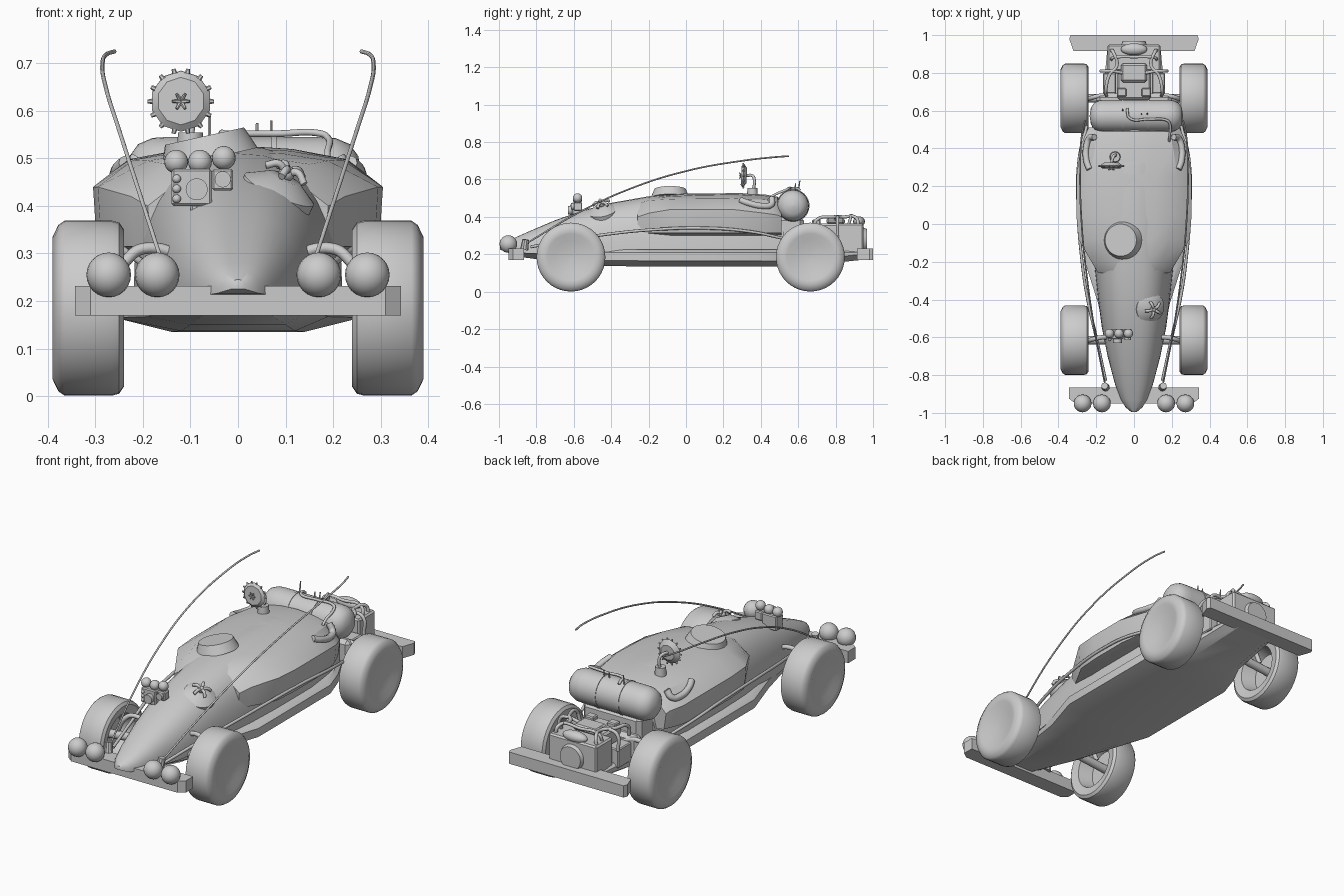
import bpy, bmesh, math
from mathutils import Vector

if "Cube" in bpy.data.objects:
    bpy.data.objects.remove(bpy.data.objects["Cube"])


def finish(name, bm, angle=35):
    bmesh.ops.recalc_face_normals(bm, faces=bm.faces)
    me = bpy.data.meshes.new(name)
    bm.to_mesh(me)
    bm.free()
    ob = bpy.data.objects.new(name, me)
    bpy.context.collection.objects.link(ob)
    bpy.ops.object.select_all(action='DESELECT')
    ob.select_set(True)
    bpy.context.view_layer.objects.active = ob
    bpy.ops.object.shade_smooth_by_angle(angle=math.radians(angle))
    return ob


def loft(name, rings, angle=35):
    bm = bmesh.new()
    vs = [[bm.verts.new(p) for p in r] for r in rings]
    n = len(vs[0])
    for a, b in zip(vs, vs[1:]):
        for i in range(n):
            bm.faces.new((a[i], a[(i + 1) % n], b[(i + 1) % n], b[i]))
    bm.faces.new(vs[0])
    bm.faces.new(vs[-1])
    return finish(name, bm, angle)


def cone(name, base, axis, h, r1, r2, seg=24):
    bm = bmesh.new()
    bmesh.ops.create_cone(bm, cap_ends=True, segments=seg, radius1=r1, radius2=r2, depth=h)
    ax = Vector(axis).normalized()
    bmesh.ops.translate(bm, verts=bm.verts, vec=(0, 0, h / 2))
    m = ax.to_track_quat('Z', 'Y').to_matrix().to_4x4()
    m.translation = base
    bm.transform(m)
    return finish(name, bm)


def ball(name, c, r, s=(1, 1, 1)):
    bm = bmesh.new()
    bmesh.ops.create_uvsphere(bm, u_segments=20, v_segments=12, radius=r)
    bmesh.ops.scale(bm, verts=bm.verts, vec=s)
    bmesh.ops.translate(bm, verts=bm.verts, vec=c)
    return finish(name, bm)


def box(name, lo, hi, bevel=0.005):
    bm = bmesh.new()
    bmesh.ops.create_cube(bm, size=1)
    bmesh.ops.scale(bm, verts=bm.verts, vec=[b - a for a, b in zip(lo, hi)])
    bmesh.ops.translate(bm, verts=bm.verts, vec=[(a + b) / 2 for a, b in zip(lo, hi)])
    bmesh.ops.bevel(bm, geom=bm.edges[:], offset=bevel, segments=1, affect='EDGES')
    return finish(name, bm)


def tube(name, pts, r, side=1):
    cu = bpy.data.curves.new(name, 'CURVE')
    cu.dimensions, cu.bevel_depth, cu.bevel_resolution = '3D', r, 2
    cu.use_fill_caps, cu.resolution_u = True, 8
    sp = cu.splines.new('BEZIER')
    sp.bezier_points.add(len(pts) - 1)
    for bp, (x, y, z) in zip(sp.bezier_points, pts):
        bp.co = (x * side, y, z)
        bp.handle_left_type = bp.handle_right_type = 'AUTO'
    ob = bpy.data.objects.new(name, cu)
    bpy.context.collection.objects.link(ob)


def revolve_x(name, prof, y, z, side=1, seg=40):
    """Revolve (radius, x) points around an axis along x."""
    return loft(name, [[(x * side, y + r * math.cos(t), z + r * math.sin(t))
                        for t in [2 * math.pi * i / seg for i in range(seg)]] for r, x in prof])


def mirror_pts(half):
    return half + [(-x, y, z) for x, y, z in reversed(half) if x > 1e-6]


# central hull with the long nose: y, half width, top, bottom
rings = []
for y, w, zt, zb in [(-.995, .015, .245, .225), (-.97, .045, .262, .216), (-.93, .07, .282, .212),
                     (-.85, .10, .318, .205), (-.7, .14, .382, .2), (-.55, .17, .435, .2),
                     (-.4, .19, .475, .2), (-.2, .212, .51, .2), (0, .22, .525, .2),
                     (.3, .22, .527, .2), (.46, .20, .51, .2), (.52, .19, .47, .2)]:
    arch = []
    for i in range(19):
        c, s = math.cos(math.pi * i / 18), math.sin(math.pi * i / 18)
        arch.append((math.copysign(abs(c) ** .8, c) * w, y, zb + (zt - zb) * max(s, 0) ** .8))
    rings.append(arch)
loft("nose_hull", rings, 50)

# wide cabin shell with sharp shoulders: y, top z, edge x, edge z, width, width z
rings = []
for y, zt, wt, ze, w, zm in [(-.26, .48, .10, .47, .19, .40), (-.2, .503, .15, .488, .225, .42),
                             (-.08, .515, .19, .495, .295, .44), (.05, .522, .22, .497, .305, .44),
                             (.25, .527, .23, .498, .305, .44), (.42, .52, .205, .492, .28, .42),
                             (.49, .508, .19, .48, .25, .41), (.51, .48, .18, .46, .24, .40)]:
    rings.append(mirror_pts([(0, y, zt), (wt * .5, y, zt - (zt - ze) * .25), (wt, y, ze), (w, y, zm),
                             (w * .985, y, .37), (w * .95, y, .315), (w * .7, y, .30)]))
loft("cabin_shell", rings, 30)

# floor pan: y, flat half width, outer half width, bottom
rings = []
for y, wb, w, zb in [(-.88, .05, .09, .185), (-.62, .10, .15, .15), (-.42, .12, .19, .137), (-.2, .14, .26, .135),
                     (.4, .14, .26, .135), (.52, .13, .22, .135), (.62, .12, .17, .137), (.94, .10, .14, .17)]:
    half = [(w * .9, y, .225), (w, y, .21), (w, y, zb + .03), (wb, y, zb)]
    rings.append(mirror_pts(half))
loft("floor_pan", rings, 30)

# bumpers
for name, ya, yb, yc in [("front_bumper", -.865, -.925, -.95), ("rear_bumper", .915, .98, 1.0)]:
    outline = [(-.343, ya), (.343, ya), (.343, yb), (.31, yc), (-.31, yc), (-.343, yb)]
    if name == "rear_bumper":
        outline = [(-.343, yb), (-.32, ya), (.32, ya), (.343, yb), (.335, yc), (-.335, yc)]
    loft(name, [[(x, y, z) for x, y in outline] for z in (.17, .232)])

tyre = [(.001, .325), (.10, .325), (.12, .25), (.165, .24), (.18, .25), (.184, .265), (.184, .365),
        (.175, .378), (.15, .39), (.125, .388), (.09, .375), (.001, .37)]
for s in (1, -1):
    for end, y in (("front", -.615), ("rear", .665)):
        revolve_x(end + "_wheel", tyre, y, .185, s)
        cone(end + "_axle", (s * .1, y, .21), (s, 0, -.1), .24, .022, .022, 12)
        tube(end + "_suspension_arm", [(.1, y + .02, .29), (.2, y + .01, .31), (.235, y, .285), (.27, y, .22)], .012, s)
    # round headlights
    for x in (.17, .272):
        ball("headlight", (s * x, -.95, .255), .047)
    # whip antenna and its foot
    cone("antenna_foot", (s * .15, -.865, .225), (s * .1, .15, 1), .055, .022, .018, 10)
    tube("whip_antenna", [(.153, -.85, .26), (.205, -.58, .42), (.247, -.3, .55), (.277, 0, .645),
                          (.285, .3, .7), (.275, .48, .72), (.26, .55, .725)], .0045, s)
    # long exhaust line along the flank
    tube("side_pipe", [(.15, -.83, .24), (.2, -.6, .28), (.245, -.4, .31), (.275, -.2, .33), (.297, .1, .34),
                       (.29, .35, .32), (.25, .52, .285)], .008, s)
    # intake pipes behind the cabin
    tube("intake_pipe", [(.235, .29, .49), (.25, .33, .475), (.252, .41, .458), (.235, .455, .465),
                         (.21, .46, .50)], .017, s)

# roof hatch
cone("roof_hatch", (-.06, -.085, .50), (-.22, 0, 1), .048, .104, .085, 32)

# spiked round mount on the nose
c, ax = Vector((.078, -.44, .415)), Vector((.4, -.2, .88)).normalized()
cone("claw_base", c, ax, .022, .08, .08, 24)
cone("claw_dome", c + ax * .022, ax, .028, .08, .035, 24)
u = ax.orthogonal().normalized()
v = ax.cross(u)
for i in range(5):
    t = i * 2 * math.pi / 5
    d = u * math.cos(t) + v * math.sin(t)
    p = c + ax * .055
    tube("claw_arm", [p, p + d * .022 + ax * .018, p + d * .048 + ax * .004], .008)
ball("claw_hub", c + ax * .06, .017)

# lamp cluster on the nose
for x in (-.13, -.08, -.03):
    ball("cluster_lamp", (x, -.58, .493 + (.008 if x > -.04 else 0)), .025)
box("cluster_box", (-.14, -.61, .40), (-.055, -.555, .478))
box("cluster_side_box", (-.055, -.6, .432), (-.01, -.555, .478))
cone("cluster_lens", (-.087, -.60, .435), (0, -1, 0), .03, .023, .023)
cone("cluster_side_lens", (-.032, -.595, .456), (0, -1, 0), .02, .017, .017)
cone("cluster_post", (-.087, -.585, .38), (0, 0, 1), .03, .014, .014, 10)
for z in (.415, .436, .457):
    ball("cluster_bead", (-.129, -.612, z), .009)

# toothed dish on a post
d0 = Vector((-.12, .325, .62))
cone("dish", d0, (0, -1, .05), .018, .04, .064, 10)
cone("dish_face", d0 + Vector((0, -.018, 0)), (0, -1, .05), .012, .064, .05, 10)
for i in range(14):
    t = i * math.pi / 7
    e = Vector((math.cos(t), 0, math.sin(t)))
    cone("dish_tooth", d0 + e * .06 + Vector((0, -.018, 0)), e, .01, .006, .004, 6)
for i in range(6):
    t = i * math.pi / 3
    e = Vector((math.cos(t), -.5, math.sin(t)))
    cone("dish_spike", d0 + Vector((0, -.03, 0)), e, .02, .005, .003, 6)
tube("dish_post", [(-.1, .36, .54), (-.1, .365, .60), (-.11, .355, .62), (-.12, .32, .62)], .008)
cone("dish_foot", (-.1, .355, .505), (0, 0, 1), .05, .03, .026, 12)

# rear tank with plumbing
prof = [(.001, -.235), (.045, -.228), (.07, -.21), (.083, -.18), (.085, -.15), (.085, .17),
        (.083, .205), (.07, .235), (.045, .253), (.001, .26)]
revolve_x("fuel_tank", prof, .572, .46, 1, 32)
for x in (-.06, .075):
    revolve_x("tank_strap", [(.06, x - .006), (.088, x - .006), (.088, x + .006), (.06, x + .006)], .572, .46)
tube("tank_pipe", [(-.035, .61, .54), (-.035, .595, .552), (-.025, .562, .552), (.08, .555, .552), (.175, .548, .552),
                   (.188, .535, .545), (.188, .46, .51), (.187, .44, .49)], .007)
for x, y, h in ((-.06, .6, .06), (.04, .58, .04), (.07, .58, .045)):
    cone("tank_rod", (x, y, .535), (0, .15, 1), h, .004, .003, 6)
box("tank_cradle", (-.17, .49, .2), (.17, .63, .40), .02)
box("rear_crossmember", (-.20, .635, .2), (.20, .69, .33), .02)

# engine with cover, manifolds and hoses
box("engine_block", (-.09, .66, .2), (.09, .82, .365), .01)
box("engine_cover", (-.14, .81, .2), (.14, .95, .365), .008)
box("engine_head", (-.07, .75, .36), (.07, .85, .395), .012)
cone("engine_rear_disc", (0, .948, .275), (0, 1, 0), .02, .068, .06, 28)
ball("air_cleaner", (0, .925, .375), .07, (1, .45, .4))
for s in (1, -1):
    box("engine_side_pack", (s * .13 - .035, .69, .2), (s * .13 + .035, .80, .30))
    box("engine_cap", (s * .065 - .025, .675, .355), (s * .065 + .025, .72, .385))
    tube("engine_hose", [(.145, .68, .33), (.15, .7, .385), (.13, .79, .40), (.09, .84, .40), (.11, .91, .395),
                         (.12, .92, .355)], .009, s)
    tube("manifold_pipe", [(.06, .80, .385), (.12, .81, .40), (.165, .81, .385), (.17, .81, .30)], .009, s)
tube("cross_hose", [(-.12, .87, .36), (-.11, .88, .395), (0, .885, .402), (.11, .88, .395), (.12, .87, .36)], .008)
